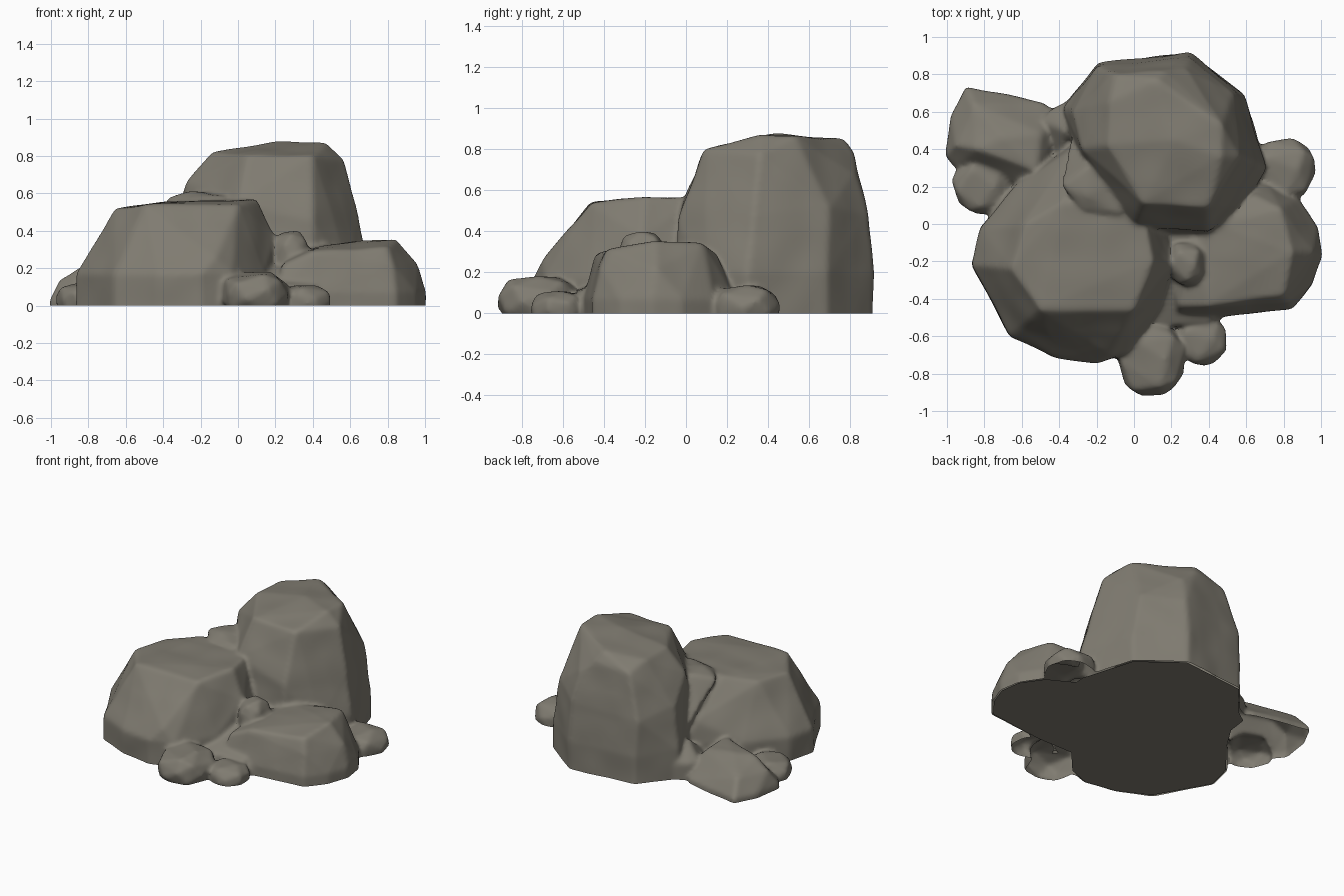
import bpy, bmesh, math, random
from mathutils import noise

random.seed(4)
stone = bpy.data.materials.new("grey brown stone")
stone.diffuse_color = (0.215, 0.2, 0.165, 1)
parts = []


def hull_rock(name, points, bevel):
    """Faceted rock: convex hull of points with softened edges."""
    bm = bmesh.new()
    for p in points:
        bm.verts.new(p)
    res = bmesh.ops.convex_hull(bm, input=bm.verts[:])
    junk = {g for g in res["geom_interior"] + res["geom_unused"] if isinstance(g, bmesh.types.BMVert)}
    bmesh.ops.delete(bm, geom=list(junk), context='VERTS')
    me = bpy.data.meshes.new(name)
    bm.to_mesh(me)
    bm.free()
    ob = bpy.data.objects.new(name, me)
    bpy.context.collection.objects.link(ob)
    mod = ob.modifiers.new("soft edges", 'BEVEL')
    mod.width, mod.segments, mod.angle_limit = bevel, 2, math.radians(15)
    parts.append(ob)


def boulder(name, foot, mid_z, top, bevel=0.015):
    """Upright foot outline up to mid_z (sunk below ground), then the upper points."""
    pts = [(x, y, -0.1) for x, y in foot]
    pts += [(x, y, mid_z) for x, y in foot]
    hull_rock(name, pts + list(top), bevel)


def pebble(name, c, r, h):
    """Small rounded, faceted stone with its top at height h."""
    pts = []
    for i in range(26):
        z = 1 - 2 * (i + 0.5) / 26
        a = i * 2.39996 + random.uniform(-0.25, 0.25)
        s = (1 - abs(z) ** 3) ** (1 / 2.6)
        pts.append((c[0] + r[0] * s * math.cos(a), c[1] + r[1] * s * math.sin(a),
                    c[2] + (h - c[2]) * z * 1.04))
    hull_rock(name, pts, 0.01)


# tall boulder at the back
boulder("back_boulder",
        [(-0.38, 0.62), (-0.19, 0.865), (0.30, 0.915), (0.59, 0.69), (0.705, 0.30),
         (0.58, 0.08), (0.40, -0.06), (0.0, -0.04), (-0.28, 0.28)], 0.2,
        [(-0.33, 0.60, 0.5), (-0.20, 0.84, 0.45), (0.30, 0.89, 0.48), (0.53, 0.70, 0.52),
         (0.65, 0.33, 0.48), (0.40, -0.04, 0.45), (0.0, -0.01, 0.55), (-0.28, 0.40, 0.66),
         (-0.13, 0.66, 0.81), (-0.10, 0.80, 0.76), (0.16, 0.82, 0.78), (0.12, 0.77, 0.85),
         (0.28, 0.83, 0.68), (0.47, 0.53, 0.865), (0.57, 0.36, 0.78), (0.47, 0.36, 0.875),
         (0.40, 0.09, 0.80), (0.05, 0.11, 0.80), (-0.14, 0.42, 0.82), (0.22, 0.45, 0.875)])

# broad boulder at the left front
boulder("left_boulder",
        [(-0.87, -0.22), (-0.66, -0.60), (-0.43, -0.71), (-0.20, -0.75), (-0.03, -0.69),
         (0.14, -0.45), (0.22, -0.2), (0.15, 0.15), (-0.3, 0.45), (-0.62, 0.22), (-0.82, -0.02)], 0.17,
        [(-0.80, -0.22, 0.28), (-0.62, -0.57, 0.26), (-0.12, -0.70, 0.26), (0.2, -0.22, 0.37),
         (-0.66, -0.24, 0.52), (-0.50, -0.46, 0.54), (0.00, -0.46, 0.54), (0.10, -0.20, 0.565),
         (0.05, 0.05, 0.565), (-0.38, 0.12, 0.555), (-0.58, 0.00, 0.52), (-0.35, 0.38, 0.32)])

# low boulder at the right
boulder("right_boulder",
        [(0.985, -0.02), (1.005, -0.17), (0.955, -0.32), (0.845, -0.455), (0.4, -0.505), (0.22, -0.495),
         (0.15, -0.2), (0.4, 0.1), (0.70, 0.24), (0.88, 0.14)], 0.07,
        [(0.96, -0.15, 0.22), (0.83, -0.42, 0.22), (0.85, -0.15, 0.36), (0.80, -0.38, 0.31),
         (0.40, -0.44, 0.29), (0.24, -0.44, 0.22), (0.3, -0.1, 0.29), (0.45, 0.0, 0.33),
         (0.64, 0.15, 0.29), (0.78, 0.08, 0.34)])

# rock at the far left
boulder("far_left_rock",
        [(-1.01, 0.37), (-0.98, 0.58), (-0.90, 0.735), (-0.48, 0.65), (-0.36, 0.55),
         (-0.45, 0.2), (-0.7, 0.2), (-0.95, 0.3)], 0.03,
        [(-0.96, 0.42, 0.14), (-0.86, 0.64, 0.14), (-0.84, 0.40, 0.21), (-0.70, 0.46, 0.22),
         (-0.50, 0.48, 0.19), (-0.52, 0.28, 0.22)])

# wedge stone caught between the two large boulders, and fillers in the gaps
hull_rock("wedge_stone",
          [(-0.39, 0.20, 0.57), (-0.27, 0.07, 0.57), (-0.05, 0.04, 0.58), (-0.05, 0.25, 0.60),
           (-0.25, 0.31, 0.605), (-0.36, 0.36, 0.42), (-0.33, 0.46, 0.3), (-0.30, 0.5, 0.2),
           (-0.2, 0.1, 0.3), (-0.1, 0.4, 0.4), (-0.25, 0.15, 0.61)], 0.015)
boulder("rear_gap_stone", [(-0.50, 0.55), (-0.45, 0.61), (-0.34, 0.66), (-0.25, 0.5), (-0.4, 0.35)],
        0.12, [(-0.36, 0.5, 0.25)])
boulder("front_gap_stone", [(0.02, -0.56), (0.16, -0.52), (0.42, -0.53), (0.4, 0.1), (0.1, 0.1)],
        0.1, [(0.2, -0.25, 0.24), (0.38, -0.15, 0.26), (0.2, 0.1, 0.32), (0.36, 0.1, 0.32)])

# small loose stones
pebble("crevice_pebble", (0.28, -0.21, 0.27), (0.11, 0.125), 0.405)
pebble("right_pebble", (0.80, 0.29, 0.03), (0.18, 0.175), 0.14)
pebble("front_pebble", (0.095, -0.72, 0.06), (0.19, 0.205), 0.185)
pebble("front_small_pebble", (0.36, -0.62, 0.02), (0.15, 0.14), 0.11)
pebble("left_pebble", (-0.81, 0.21, 0.03), (0.165, 0.165), 0.13)

# fuse everything into one weathered pile
bpy.ops.object.select_all(action='DESELECT')
for ob in parts:
    ob.select_set(True)
bpy.context.view_layer.objects.active = parts[0]
bpy.ops.object.convert(target='MESH')
bpy.ops.object.join()
pile = bpy.context.object
pile.name = "rock_pile"
rem = pile.modifiers.new("fuse", 'REMESH')
rem.mode, rem.voxel_size = 'VOXEL', 0.014
smo = pile.modifiers.new("weather", 'SMOOTH')
smo.factor, smo.iterations = 0.5, 4
bpy.ops.object.convert(target='MESH')

# gentle surface wear, then a flat cut at ground level, open below
bm = bmesh.new()
bm.from_mesh(pile.data)
bm.normal_update()
for v in bm.verts:
    v.co += v.normal * (0.009 * noise.noise(v.co * 5))
bmesh.ops.bisect_plane(bm, geom=bm.verts[:] + bm.edges[:] + bm.faces[:],
                       plane_co=(0, 0, 0), plane_no=(0, 0, 1), clear_inner=True)
# floor closes only the three main boulders; the loose stones stay open underneath
floor = [(-0.86, -0.22), (-0.81, -0.02), (-0.62, 0.21), (-0.50, 0.40), (-0.48, 0.55), (-0.38, 0.62),
         (-0.19, 0.85), (0.30, 0.90), (0.58, 0.68), (0.695, 0.30), (0.69, 0.23), (0.87, 0.13),
         (0.975, -0.02), (0.995, -0.17), (0.945, -0.31), (0.84, -0.445), (0.4, -0.5), (0.12, -0.5),
         (-0.04, -0.68), (-0.20, -0.74), (-0.43, -0.70), (-0.65, -0.59)]
base = bm.faces.new([bm.verts.new((x, y, 0)) for x, y in floor])
base.normal_update()
if base.normal.z > 0:
    base.normal_flip()
bm.to_mesh(pile.data)
bm.free()
pile.data.materials.clear()
pile.data.materials.append(stone)
bpy.ops.object.shade_smooth_by_angle(angle=math.radians(45))
